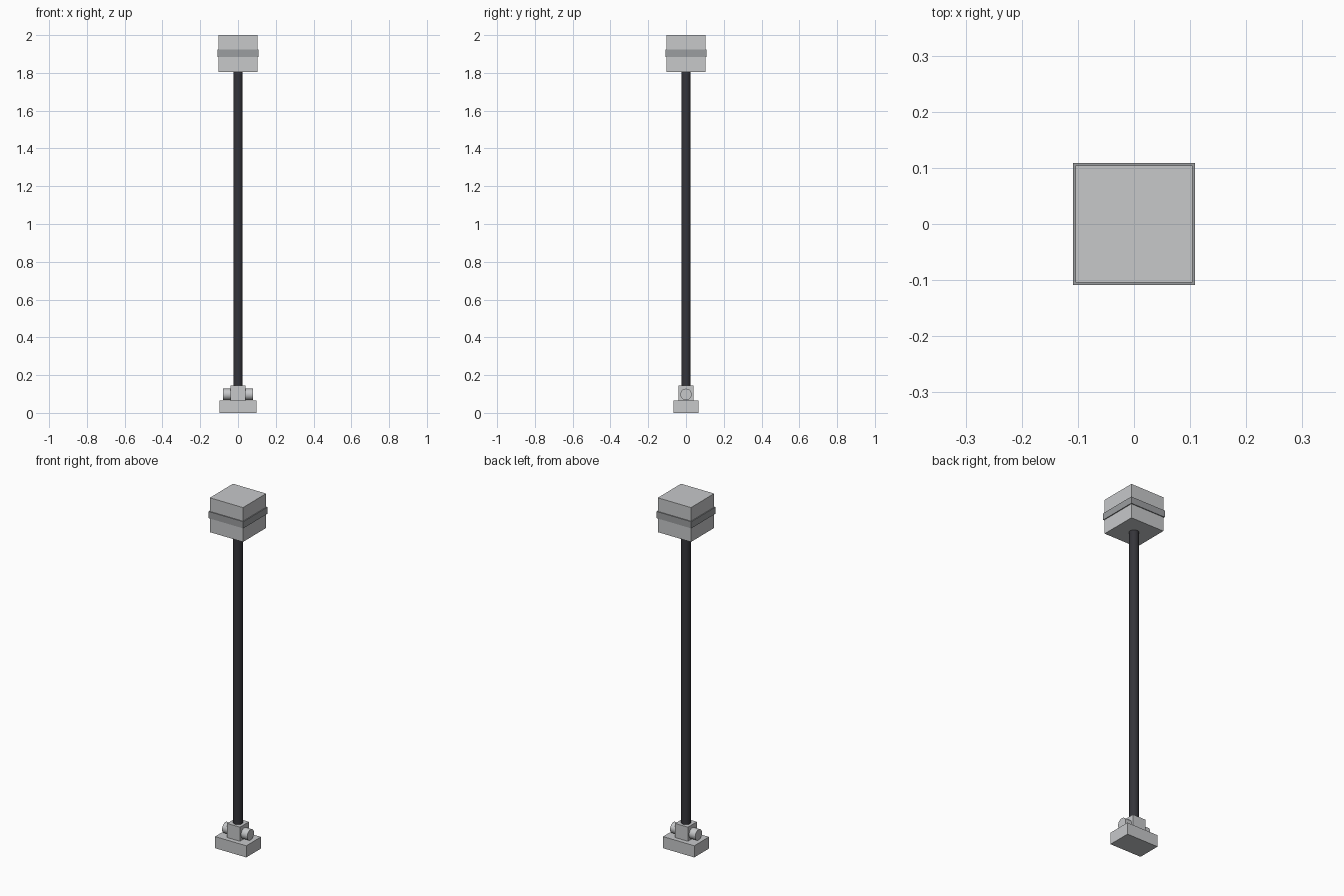
import bpy
import math

old = bpy.data.objects.get("Cube")
if old:
    bpy.data.objects.remove(old, do_unlink=True)


def material(name, rgb):
    mat = bpy.data.materials.new(name)
    mat.use_nodes = True
    colour = (*rgb, 1.0)
    mat.diffuse_color = colour
    mat.node_tree.nodes["Principled BSDF"].inputs["Base Color"].default_value = colour
    return mat


light_grey = material("light grey", (0.57, 0.58, 0.59))
mid_grey = material("mid grey", (0.33, 0.34, 0.35))
charcoal = material("charcoal", (0.035, 0.035, 0.042))


def box(name, half_x, half_y, bottom, top, mat):
    bpy.ops.mesh.primitive_cube_add(size=2, location=(0, 0, (bottom + top) / 2))
    obj = bpy.context.object
    obj.name = name
    obj.scale = (half_x, half_y, (top - bottom) / 2)
    bpy.ops.object.transform_apply(location=False, rotation=False, scale=True)
    obj.data.materials.append(mat)
    return obj


def rod(name, radius, length, location, mat, tilt=0.0):
    bpy.ops.mesh.primitive_cylinder_add(
        vertices=32, radius=radius, depth=length, location=location, rotation=(0, tilt, 0))
    obj = bpy.context.object
    obj.name = name
    obj.data.materials.append(mat)
    bpy.ops.object.shade_smooth_by_angle(angle=math.radians(30))
    return obj


# Square hammer head with a raised band
box("head", 0.104, 0.104, 1.805, 2.0, light_grey)
box("head_band", 0.109, 0.109, 1.885, 1.923, mid_grey)

# Long round handle
rod("handle", 0.025, 1.72, (0, 0, 0.96), charcoal)

# Foot block, handle socket and the pin through it
box("foot", 0.098, 0.066, 0.0, 0.066, light_grey)
box("socket", 0.04, 0.04, 0.066, 0.146, light_grey)
rod("cross_pin", 0.03, 0.158, (0, 0, 0.098), light_grey, math.pi / 2)
